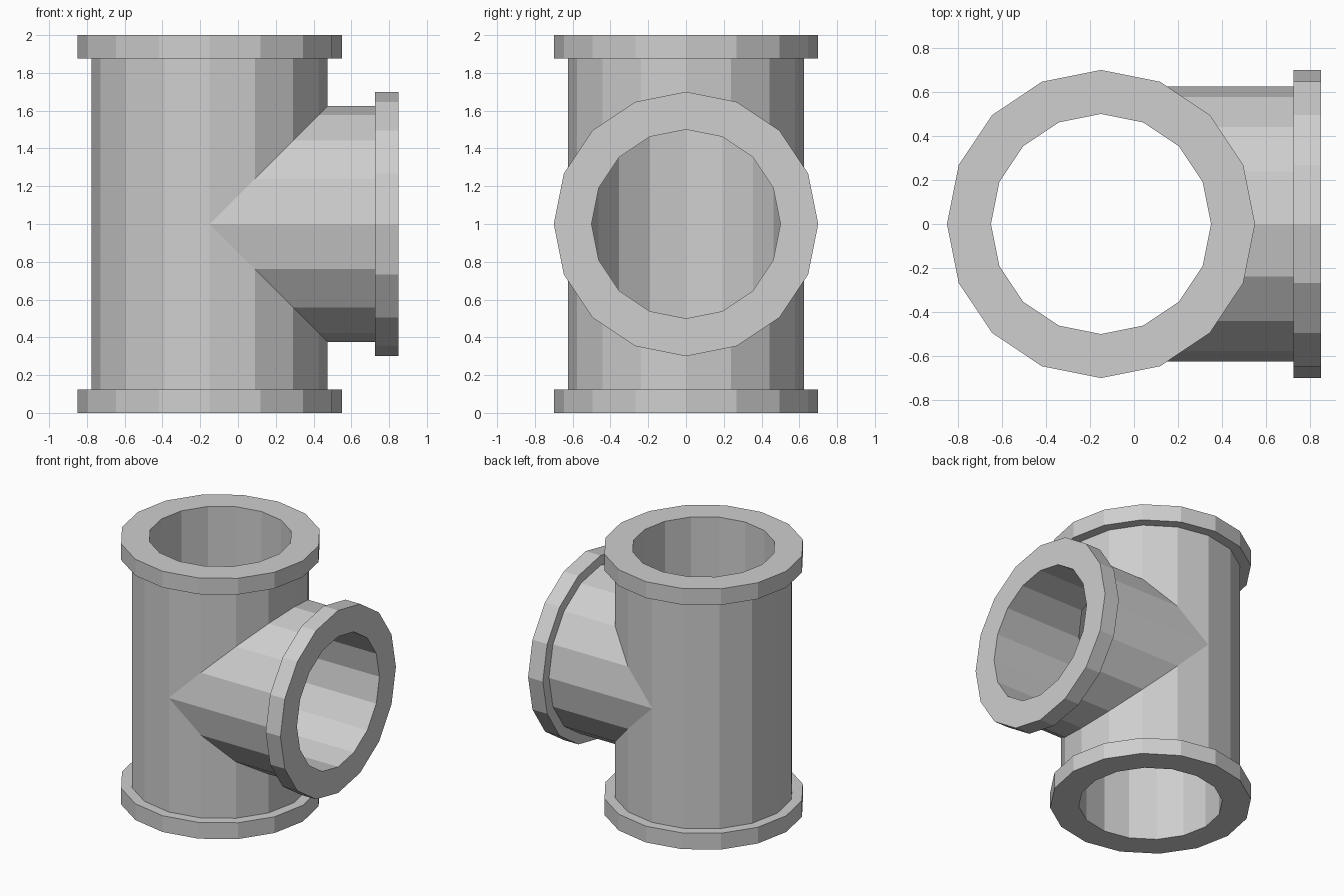
import bpy
import bmesh
from math import cos, sin, tau
from mathutils import Vector

cube = bpy.data.objects.get("Cube")
if cube:
    bpy.data.objects.remove(cube, do_unlink=True)

SIDES = 16
BORE, PIPE, FLANGE = 0.5, 0.625, 0.7      # radii
REACH, LIP = 1.0, 0.125                   # leg length, flange thickness
CENTRE = Vector((-0.15, 0, 1))            # where the axes cross

# Grey material
grey = bpy.data.materials.new("pipe_grey")
grey.use_nodes = True
colour = (0.62, 0.62, 0.62, 1)
grey.diffuse_color = colour
grey.node_tree.nodes["Principled BSDF"].inputs["Base Color"].default_value = colour

bm = bmesh.new()


def add_leg(place, mitre):
    """Sweep the wall profile round one leg; distance None means the mitre joint."""
    profile = [(BORE, None), (BORE, REACH), (FLANGE, REACH),
               (FLANGE, REACH - LIP), (PIPE, REACH - LIP), (PIPE, None)]
    rings = []
    for radius, distance in profile:
        ring = []
        for i in range(SIDES):
            u, v = radius * cos(tau * i / SIDES), radius * sin(tau * i / SIDES)
            d = mitre(u) if distance is None else distance
            ring.append(bm.verts.new(CENTRE + Vector(place(u, v, d))))
        rings.append(ring)
    for a, b in zip(rings, rings[1:]):
        for i in range(SIDES):
            j = (i + 1) % SIDES
            bm.faces.new((a[i], a[j], b[j], b[i]))


# Upper leg, lower leg and side branch
add_leg(lambda u, v, d: (u, v, d), lambda u: max(0, u))
add_leg(lambda u, v, d: (u, v, -d), lambda u: max(0, u))
add_leg(lambda u, v, d: (d, v, u), abs)

# Weld the joints and merge the flat panels of the straight run
bmesh.ops.remove_doubles(bm, verts=bm.verts, dist=0.0001)
seam = [e for e in bm.edges
        if all(abs(p.co.z - CENTRE.z) < 0.001 and p.co.x < CENTRE.x + 0.001
               for p in e.verts)
        and len(e.link_faces) == 2]
bmesh.ops.dissolve_edges(bm, edges=seam, use_verts=True)
bmesh.ops.recalc_face_normals(bm, faces=bm.faces)

mesh = bpy.data.meshes.new("pipe_tee")
bm.to_mesh(mesh)
bm.free()
mesh.materials.append(grey)
bpy.context.collection.objects.link(bpy.data.objects.new("pipe_tee", mesh))
